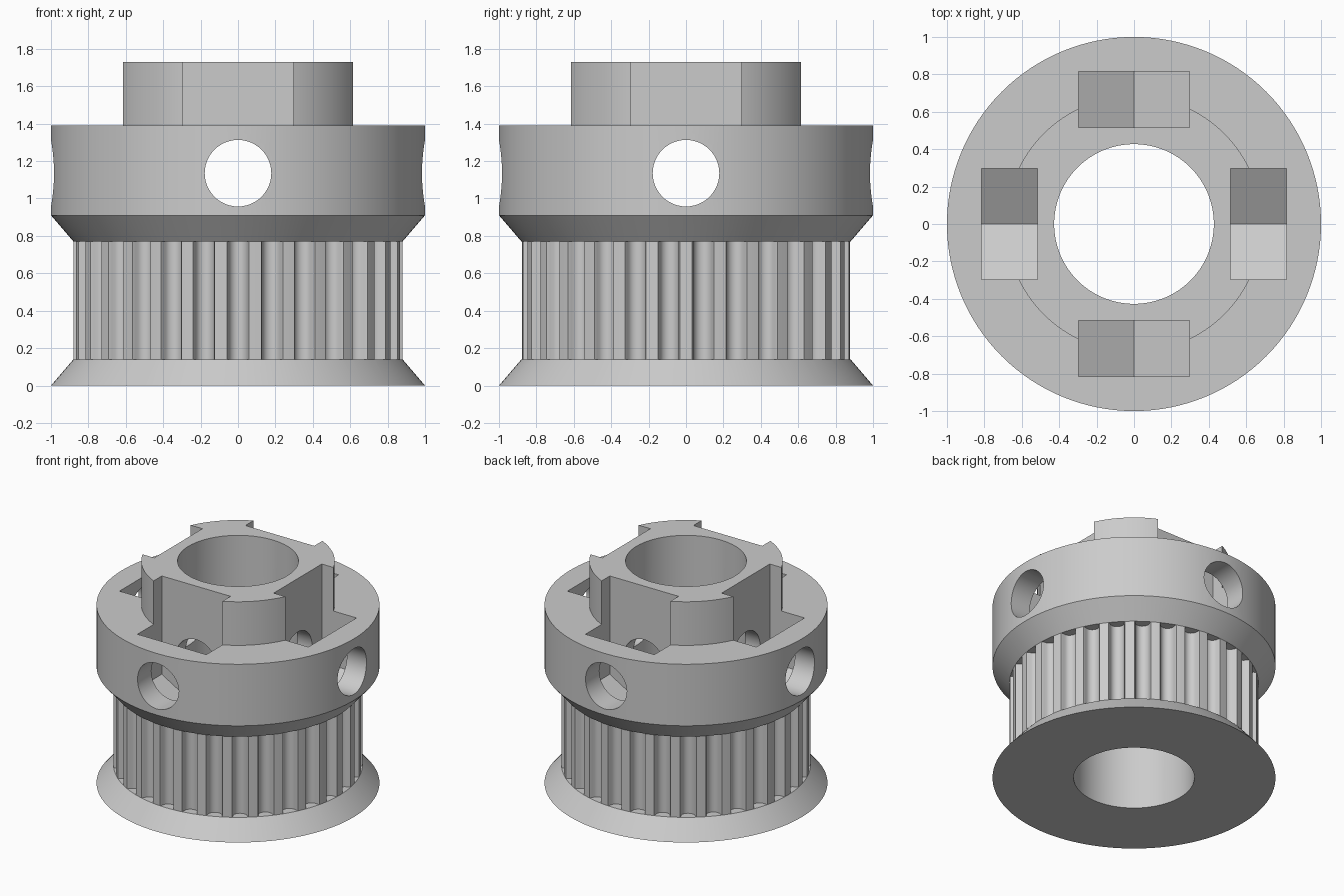
import bpy, bmesh, math
from mathutils import Matrix, Vector

old = bpy.data.objects.get("Cube")
if old:
    bpy.data.objects.remove(old, do_unlink=True)

TEETH = 30
TOOTH_R = 0.88
BORE_R = 0.427
BELT_LOW, BELT_HIGH = 0.14, 0.77
HOLE_Z, HOLE_R = 1.135, 0.178

grey = bpy.data.materials.new("plain grey")
grey.use_nodes = True
grey.diffuse_color = (0.6, 0.6, 0.6, 1)
grey.node_tree.nodes["Principled BSDF"].inputs["Base Color"].default_value = (0.6, 0.6, 0.6, 1)


def make_object(name, bm):
    bmesh.ops.recalc_face_normals(bm, faces=bm.faces)
    mesh = bpy.data.meshes.new(name)
    bm.to_mesh(mesh)
    bm.free()
    mesh.materials.append(grey)
    obj = bpy.data.objects.new(name, mesh)
    bpy.context.collection.objects.link(obj)
    return obj


def lathe(name, profile, segments=128):
    """Turn a closed (radius, z) profile around the z axis."""
    bm = bmesh.new()
    rings = []
    for i in range(segments):
        a = math.tau * i / segments
        rings.append([bm.verts.new((r * math.cos(a), r * math.sin(a), z)) for r, z in profile])
    n = len(profile)
    for i in range(segments):
        here, after = rings[i], rings[(i + 1) % segments]
        for j in range(n):
            k = (j + 1) % n
            bm.faces.new((here[j], after[j], after[k], here[k]))
    return make_object(name, bm)


def add_prism(bm, points, direction, matrix):
    """Extrude a polygon along a direction, then place it."""
    low = [bm.verts.new(matrix @ Vector(p)) for p in points]
    high = [bm.verts.new(matrix @ (Vector(p) + Vector(direction))) for p in points]
    bm.faces.new(low)
    bm.faces.new(high[::-1])
    for i in range(len(points)):
        j = (i + 1) % len(points)
        bm.faces.new((low[i], low[j], high[j], high[i]))


def turned(i, count):
    return Matrix.Rotation(math.tau * i / count, 4, "Z")


def cut(target, cutter):
    cutter.hide_render = True
    mod = target.modifiers.new("cut", "BOOLEAN")
    mod.operation = "DIFFERENCE"
    mod.solver = "EXACT"
    mod.object = cutter
    bpy.context.view_layer.objects.active = target
    bpy.ops.object.modifier_apply(modifier=mod.name)
    bpy.data.objects.remove(cutter, do_unlink=True)


# Turned body: lower flange, belt drum, upper flange, collar, boss and bore
pulley = lathe("pulley_body", [
    (BORE_R, 0), (1, 0), (TOOTH_R, BELT_LOW), (TOOTH_R, BELT_HIGH),
    (1, 0.91), (1, 1.39), (0.684, 1.39), (0.684, 1.73), (BORE_R, 1.73)])

# Belt grooves: round-bottomed with slightly flared lips
half, depth, steps = 0.051, 0.07, 8
groove = [(0.062, -0.91), (0.06, -TOOTH_R)]
for s in range(steps + 1):
    a = math.pi * s / steps
    groove.append((half * math.cos(a), -TOOTH_R + depth - half + half * math.sin(a)))
groove += [(-0.06, -TOOTH_R), (-0.062, -0.91)]
bm = bmesh.new()
for i in range(TEETH):
    add_prism(bm, [(x, y, BELT_LOW) for x, y in groove],
              (0, 0, BELT_HIGH - BELT_LOW), turned(i, TEETH))
cut(pulley, make_object("groove_cutter", bm))

# Nut pockets: open at the top, with a pointed hexagon floor
w = 0.297
slope = w / math.sqrt(3)
pocket = [(-w, 1.9), (-w, HOLE_Z - slope), (0, HOLE_Z - 2 * slope), (w, HOLE_Z - slope), (w, 1.9)]
bm = bmesh.new()
for i in range(4):
    add_prism(bm, [(x, -0.815, z) for x, z in pocket], (0, 0.3, 0), turned(i, 4))
cut(pulley, make_object("nut_pocket_cutter", bm))

# Set-screw holes through the collar into the bore
circle = [(HOLE_R * math.cos(math.tau * s / 48), -1.2, HOLE_Z + HOLE_R * math.sin(math.tau * s / 48))
          for s in range(48)]
for i in range(4):
    bm = bmesh.new()
    add_prism(bm, circle, (0, 1, 0), turned(i, 4))
    cut(pulley, make_object("screw_hole_cutter", bm))

# Smooth round walls, crisp edges
bpy.ops.object.select_all(action="DESELECT")
pulley.select_set(True)
bpy.context.view_layer.objects.active = pulley
bpy.ops.object.shade_smooth_by_angle(angle=math.radians(30))
